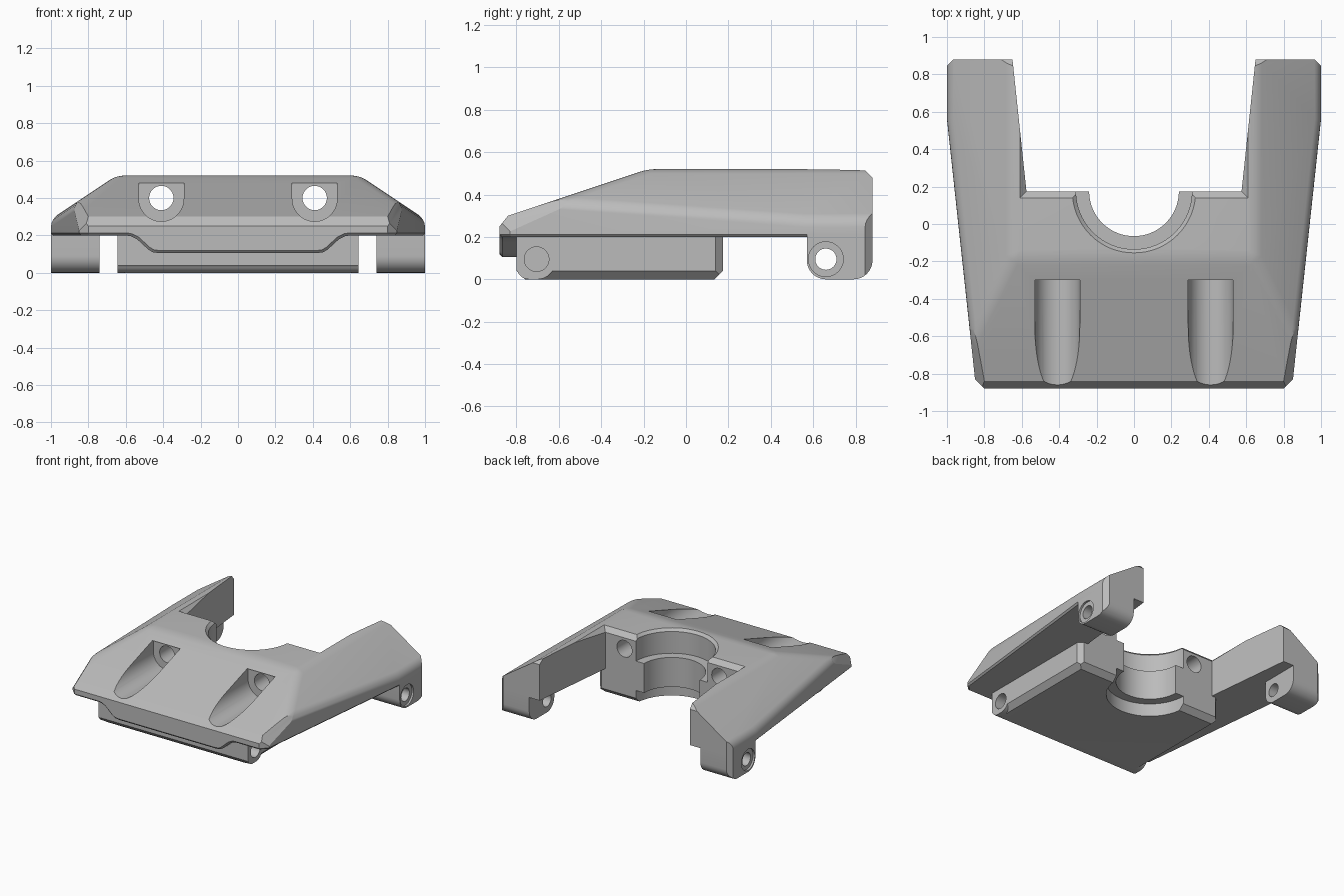
import bpy, bmesh
from math import sin, cos, pi
from mathutils import Vector, Matrix

cube = bpy.data.objects.get("Cube")
if cube:
    bpy.data.objects.remove(cube)

grey = bpy.data.materials.new("plain grey")
grey.use_nodes = True
grey.diffuse_color = (0.5, 0.5, 0.5, 1)
grey.node_tree.nodes["Principled BSDF"].inputs["Base Color"].default_value = (0.5, 0.5, 0.5, 1)


def finish(bm, name):
    bmesh.ops.recalc_face_normals(bm, faces=bm.faces)
    mesh = bpy.data.meshes.new(name)
    bm.to_mesh(mesh)
    bm.free()
    mesh.materials.append(grey)
    obj = bpy.data.objects.new(name, mesh)
    bpy.context.collection.objects.link(obj)
    return obj


def box_bm(x, y, z):
    bm = bmesh.new()
    bmesh.ops.create_cube(bm, size=1)
    for v in bm.verts:
        v.co = [r[0] + (c + 0.5) * (r[1] - r[0]) for c, r in zip(v.co, (x, y, z))]
    return bm


def slice_off(bm, a, b, c):
    """Remove the outer side of the plane through three points and cap it."""
    a, b, c = Vector(a), Vector(b), Vector(c)
    n = (b - a).cross(c - a).normalized()
    if n.dot(a - Vector((0, 0, 0.25))) < 0:
        n = -n
    geom = bm.verts[:] + bm.edges[:] + bm.faces[:]
    bmesh.ops.bisect_plane(bm, geom=geom, dist=1e-5, plane_co=a, plane_no=n, clear_outer=True)
    bmesh.ops.holes_fill(bm, edges=[e for e in bm.edges if e.is_boundary], sides=0)


def slice_both(bm, *pts):
    for s in (1, -1):
        slice_off(bm, *[(s * x, y, z) for x, y, z in pts])


def prism(name, profile, lo, hi, axis):
    """Extrude a 2D profile along x (profile y,z) or y (profile x,z)."""
    bm = bmesh.new()
    verts = [bm.verts.new((lo, u, v) if axis == "x" else (u, lo, v)) for u, v in profile]
    face = bm.faces.new(verts)
    new = bmesh.ops.extrude_face_region(bm, geom=[face])["geom"]
    shift = (hi - lo, 0, 0) if axis == "x" else (0, hi - lo, 0)
    bmesh.ops.translate(bm, vec=shift, verts=[g for g in new if isinstance(g, bmesh.types.BMVert)])
    return finish(bm, name)


def hull(name, pts):
    bm = bmesh.new()
    for p in pts:
        bm.verts.new(p)
    bmesh.ops.convex_hull(bm, input=bm.verts[:])
    bmesh.ops.dissolve_limit(bm, angle_limit=0.01, verts=bm.verts[:], edges=bm.edges[:])
    return finish(bm, name)


def cylinder(centre, r, depth, axis, r2=None):
    rot = {"x": Matrix.Rotation(pi / 2, 4, "Y"), "y": Matrix.Rotation(pi / 2, 4, "X"), "z": Matrix()}[axis]
    bm = bmesh.new()
    bmesh.ops.create_cone(bm, cap_ends=True, segments=64, radius1=r, radius2=r if r2 is None else r2,
                          depth=depth, matrix=Matrix.Translation(centre) @ rot)
    return finish(bm, "cutter")


def arc(cx, cz, r, a0, a1, n=8):
    return [(cx + r * cos(a0 + (a1 - a0) * i / n), cz + r * sin(a0 + (a1 - a0) * i / n)) for i in range(n + 1)]


def combine(obj, tool, op="DIFFERENCE", keep=False):
    mod = obj.modifiers.new("cut", "BOOLEAN")
    mod.operation, mod.solver, mod.object = op, "EXACT", tool
    bpy.context.view_layer.objects.active = obj
    bpy.ops.object.modifier_apply(modifier=mod.name)
    if not keep:
        bpy.data.objects.remove(tool)


# Upper shell: a block sliced to its sloping faces
bm = box_bm((-1, 1), (-0.88, 0.88), (0.2, 0.52))
slice_off(bm, (0, -0.84, 0.3), (1, -0.84, 0.3), (0, -0.18, 0.52))
slice_both(bm, (0.65, 0, 0.52), (0.65, 1, 0.52), (0.98, 0, 0.3))
slice_both(bm, (0.85, -0.83, 0), (0.85, -0.83, 1), (1, 0.56, 0))
# soft creases where the slopes meet
soft = []
for e in bm.edges:
    n1, n2 = [f.normal for f in e.link_faces]
    mid = (e.verts[0].co + e.verts[1].co) / 2
    if min(n1.z, n2.z) > 0.5 or (abs(mid.x) > 0.85 and mid.z > 0.25 and max(n1.z, n2.z) > 0.5
                                 and max(n1.y, n2.y) < 0.1 and abs(e.verts[0].co.y - e.verts[1].co.y) > 0.1):
        soft.append(e)
bmesh.ops.bevel(bm, geom=soft, offset=0.04, segments=4, profile=0.5, affect="EDGES")
bm.normal_update()
# crisp corner and end chamfers
slice_off(bm, (0, -0.84, 0.3), (1, -0.84, 0.3), (0, -0.88, 0.25))
slice_off(bm, (0, 0.84, 0.52), (1, 0.84, 0.52), (0, 0.88, 0.48))
slice_both(bm, (0.8, -0.88, 0), (0.8, -0.88, 1), (0.85, -0.83, 0))
slice_both(bm, (0.8, -0.84, 0.3), (0.86, -0.55, 0.385), (0.85, -0.84, 0.22))
slice_both(bm, (0.965, 0.88, 0), (0.965, 0.88, 1), (1, 0.845, 0))
rim = [e for e in bm.edges if all(v.co.z < 0.201 and v.co.y < 0.87 for v in e.verts)]
bmesh.ops.bevel(bm, geom=rim, offset=0.012, segments=1, affect="EDGES")
shell = finish(bm, "upper_shell")

# Rear notch between the arms with chamfered rims
BACK = 0.175
combine(shell, hull("cutter", [(s * x, y, z) for s in (1, -1) for z in (0, 0.7)
                               for x, y in ((0.575, BACK), (0.575, 0.85), (0.655, 0.93))]))
combine(shell, hull("cutter", [(s * (0.575 + d), y, 0.485 + d) for s in (1, -1) for d in (0, 0.1)
                               for y in (BACK - d, 1)]))

# Sloped screw pockets and their through holes
for s in (1, -1):
    profile = [(s * 0.41 + 0.12, 0.48)] + arc(s * 0.41, 0.395, 0.12, 0, -pi, 24) + [(s * 0.41 - 0.12, 0.48)]
    combine(shell, prism("cutter", profile, -1, -0.29, "y"))
    combine(shell, cylinder((s * 0.41, 0, 0.4), 0.065, 0.9, "y"))

# Lower block with chamfered edges and a rounded front hinge bar
bm = box_bm((-0.645, 0.645), (-0.8, BACK), (0, 0.2))
slice_both(bm, (0.605, 0, 0), (0.605, 1, 0), (0.645, 0, 0.04))
slice_both(bm, (0.61, BACK, 0), (0.61, BACK, 1), (0.645, BACK - 0.035, 0))
for y, d in ((-0.8, 0.04), (BACK, -0.04)):
    slice_off(bm, (0, y, 0.04), (1, y, 0.04), (0, y + d, 0))
block = finish(bm, "lower_block")
bar = (arc(-0.74, 0.06, 0.06, pi, 1.5 * pi) + arc(-0.70, 0.08, 0.08, 1.5 * pi, 2 * pi)
       + [(-0.62, 0.2), (-0.8, 0.2)])
combine(block, prism("hinge_bar", bar, -0.645, 0.645, "x"), "UNION")
for s in (1, -1):
    combine(block, cylinder((s * 0.645, -0.705, 0.095), 0.058, 0.5, "x"))

# Stepped half-round bore through shell and block
for z0, z1, r, r2 in ((0.33, 0.6, 0.31, 0.31), (0.5, 0.54, 0.31, 0.35), (-0.1, 0.6, 0.24, 0.24), (-0.1, 0.1, 0.31, 0.31)):
    tool = cylinder((0, BACK, (z0 + z1) / 2), r, z1 - z0, "z", r2)
    combine(shell, tool, keep=True)
    combine(block, tool)

# Front lip dipping in the middle
half = [(0.6, 0.22), (0.6, 0.2), (0.57, 0.195), (0.54, 0.18), (0.48, 0.125), (0.455, 0.11), (0.42, 0.105)]
lip = prism("front_lip", half + [(-x, z) for x, z in reversed(half)], -0.88, -0.79, "y")
bm = bmesh.new()
bm.from_mesh(lip.data)
edge = [e for e in bm.edges if all(v.co.y < -0.87 for v in e.verts) and min(v.co.z for v in e.verts) < 0.199]
bmesh.ops.bevel(bm, geom=edge, offset=0.014, segments=1, affect="EDGES")
bm.to_mesh(lip.data)
bm.free()

# Rear hinge lugs under the arms
lugs = []
for s, name in ((1, "left"), (-1, "right")):
    profile = (arc(0.66, 0.09, 0.09, pi, 1.5 * pi) + arc(0.79, 0.09, 0.09, 1.5 * pi, 2 * pi)
               + [(0.88, 0.215), (0.57, 0.215)])
    lug = prism(name + "_hinge_lug", profile, s * 0.74, s * 1.0, "x")
    combine(lug, hull("cutter", [(s * x, y, z) for z in (-1, 1)
                                 for x, y in ((1.065, 0.78), (0.865, 0.98), (1.065, 0.98))]))
    combine(lug, cylinder((s * 0.87, 0.66, 0.095), 0.05, 0.6, "x"))
    combine(lug, cylinder((s * 1.0, 0.66, 0.095), 0.082, 0.03, "x"))
    lugs.append(lug)

# Smooth rounded surfaces, keep crisp edges
for obj in (shell, block, lip, *lugs):
    bpy.ops.object.select_all(action="DESELECT")
    obj.select_set(True)
    bpy.context.view_layer.objects.active = obj
    bpy.ops.object.shade_smooth_by_angle(angle=0.4)
